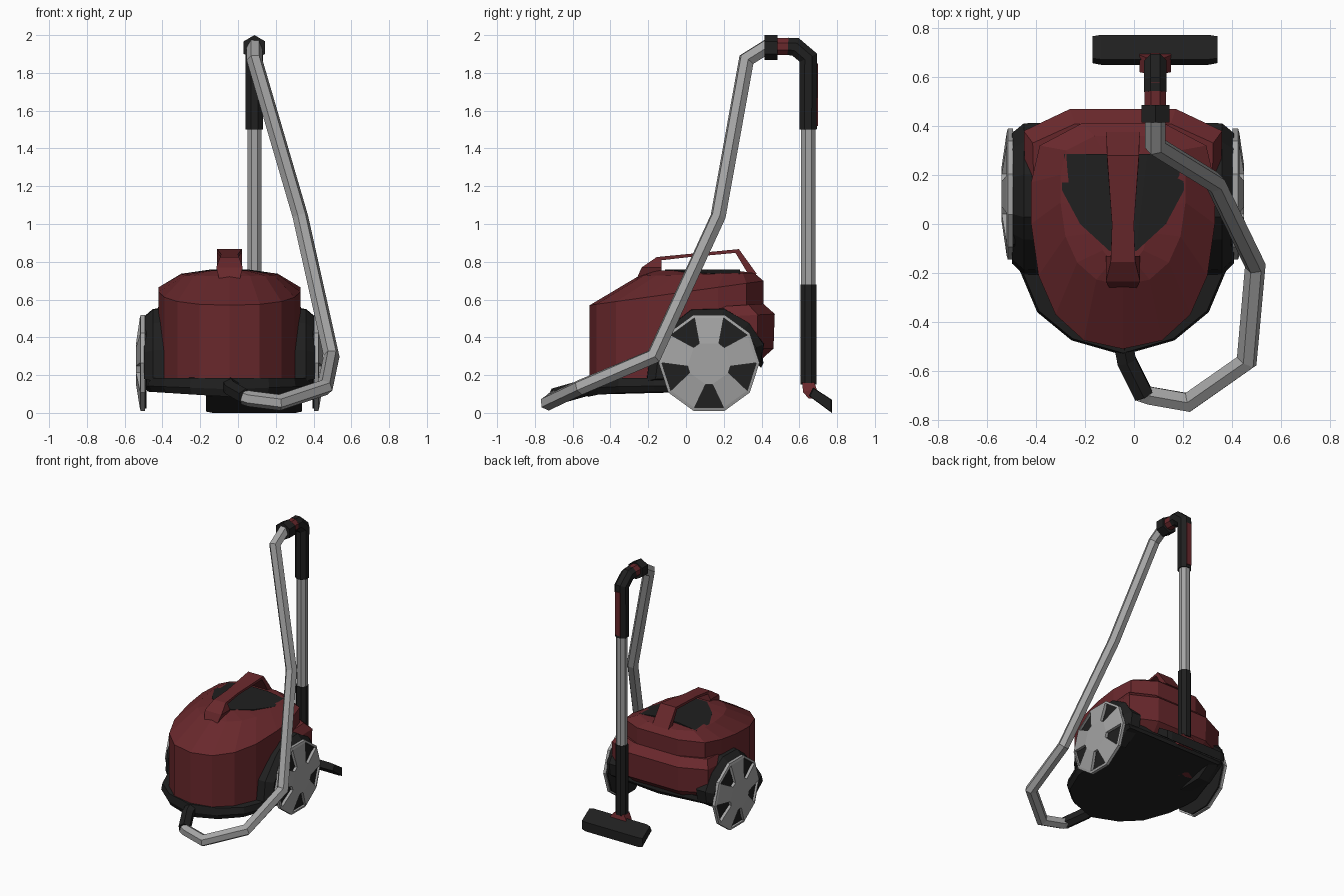
import bpy, bmesh
from math import sin, cos, pi, radians
from mathutils import Vector

if "Cube" in bpy.data.objects:
    bpy.data.objects.remove(bpy.data.objects["Cube"])

CX = -0.045  # symmetry plane of the vacuum body


def material(name, col):
    m = bpy.data.materials.new(name)
    m.diffuse_color = (*col, 1)
    m.use_nodes = True
    m.node_tree.nodes["Principled BSDF"].inputs["Base Color"].default_value = m.diffuse_color
    return m


RED = material("red_plastic", (0.14, 0.021, 0.025))
BLACK = material("black_plastic", (0.014, 0.014, 0.014))
GREY = material("grey_metal", (0.37, 0.37, 0.37))


def finish(name, bm, mat):
    bmesh.ops.recalc_face_normals(bm, faces=bm.faces)
    me = bpy.data.meshes.new(name)
    bm.to_mesh(me)
    bm.free()
    me.materials.append(mat)
    ob = bpy.data.objects.new(name, me)
    bpy.context.collection.objects.link(ob)
    return ob


def loft(name, rings, mat):
    """Skin a series of equal-length closed rings and cap both ends."""
    bm = bmesh.new()
    vs = [[bm.verts.new(p) for p in r] for r in rings]
    n = len(vs[0])
    for a, b in zip(vs, vs[1:]):
        for i in range(n):
            j = (i + 1) % n
            bm.faces.new((a[i], a[j], b[j], b[i]))
    bm.faces.new(vs[0])
    bm.faces.new(vs[-1])
    return finish(name, bm, mat)


def sweep(name, pts, radius, sides, mat):
    """Mitred polygonal tube along a polyline."""
    pts = [Vector(p) for p in pts]
    ts = [(b - a).normalized() for a, b in zip(pts, pts[1:])]
    t = ts[0]
    u = t.cross(Vector((0, 0, 1)))
    u = u.normalized() if u.length > 0.01 else Vector((1, 0, 0))
    rings = []
    for i, p in enumerate(pts):
        t1, t2 = ts[max(i - 1, 0)], ts[min(i, len(ts) - 1)]
        bis, bend = (t1 + t2).normalized(), (t2 - t1).normalized()
        u = t.rotation_difference(bis) @ u
        t, v = bis, bis.cross(u)
        stretch = 1 / bis.dot(t1) - 1
        ring = []
        for k in range(sides):
            a = 2 * pi * (k + 0.5) / sides
            o = radius * (u * cos(a) + v * sin(a))
            ring.append(p + o + bend * o.dot(bend) * stretch)
        rings.append(ring)
    return loft(name, rings, mat)


def both(half):
    """Close a half outline (front to back) by mirroring it in x."""
    return half + [(-x, y) for x, y in reversed(half) if x > 0]


def ring(outline, zf, sx=1, fy=lambda y: y):
    return [(CX + x * sx, fy(y), zf(x, y)) for x, y in outline]


# red shell and domed lid
rise = lambda y: max(0, y - 0.1)
shell = both([(0, -.51), (.16, -.475), (.275, -.37), (.345, -.21), (.375, 0),
              (.375, .17), (.34, .32), (.17, .41), (0, .41)])
seam = lambda x, y: 0.57 + 0.14 * (y + 0.51)
loft("body_shell", [ring(shell, lambda x, y: 0.17 + .5 * rise(y)), ring(shell, seam)], RED)
loft("lid", [ring(shell, seam),
             ring(shell, lambda x, y: 0.725 + 0.018 * (y + .5), 0.68, lambda y: .663 * (y + .51) - .25),
             ring(shell, lambda x, y: 0.755, 0.30, lambda y: .45 * (y + .51) - .17)], RED)

# wider red rear section
skirt = both([(0, .0), (.36, .0), (.40, .18), (.405, .38), (.215, .47), (0, .47)])
loft("rear_body", [ring(skirt, lambda x, y: 0.275, 0.93, lambda y: y * 0.83),
                   ring(skirt, lambda x, y: 0.34, 0.99, lambda y: y * 0.985),
                   ring(skirt, lambda x, y: 0.50 + 0.05 * y),
                   ring(skirt, lambda x, y: 0.55 + 0.06 * y, 0.91, lambda y: y * 0.87)], RED)

# black base, underside rising to the back
base = both([(0, -.535), (.21, -.475), (.35, -.36), (.43, -.17), (.455, 0), (.455, .10),
             (.455, .25), (.42, .39), (0, .41)])
loft("base", [ring(base, lambda x, y: .085 + .06 * abs(x) + .5 * rise(y), .95, lambda y: y * .97),
              ring(base, lambda x, y: .125 + .04 * abs(x) + .45 * rise(y)),
              ring(base, lambda x, y: .185 + .4 * rise(y), .98, lambda y: y * .985)], BLACK)

# dark window on the lid
bm = bmesh.new()
for x, y in [(.055, -.11), (.175, 0), (.25, .14), (.24, .285), (.1, .285)]:
    z = 0.737 + 0.022 * min(1, (0.25 - x) / 0.145)
    for s in (1, -1):
        for h in (0, -0.04):
            bm.verts.new((CX + s * x, y, z + h))
bmesh.ops.convex_hull(bm, input=bm.verts)
finish("lid_window", bm, BLACK)

# carrying handle: half width, outer y/z, inner y/z
stations = [(.05, -.27, .69, -.13, .72), (.07, -.235, .77, -.13, .77),
            (.05, -.155, .825, -.13, .808), (.045, 0, .84, 0, .823),
            (.065, .28, .867, .262, .847), (.068, .375, .735, .335, .725)]
loft("carry_handle", [[(CX - w, oy, oz), (CX + w, oy, oz), (CX + w, iy, iz), (CX - w, iy, iz)]
                      for w, oy, oz, iy, iz in stations], RED)

# wheels and their housings on both sides
WY, WZ = 0.122, 0.265
arch = [(-.2, .17), (-.18, .33), (-.06, .47), (.03, .54), (.2, .545), (.33, .47),
        (.405, .36), (.39, .27), (.25, .18)]
for side, s in (("left", -1), ("right", 1)):
    loft(side + "_wheel_housing",
         [[(CX + s * x, WY + (y - WY) * k, .25 + (z - .25) * k) for y, z in arch]
          for x, k in ((.33, 1.03), (.405, 1.02), (.453, .88))], BLACK)

    def circle(x, r):
        return [(CX + s * x, WY + r * cos(radians(36 * i)), WZ + r * sin(radians(36 * i)))
                for i in range(10)]
    loft(side + "_wheel_core", [circle(.44, .255), circle(.458, .255)], BLACK)

    # five-spoke hubcap: rim, spokes and flat hub
    bm = bmesh.new()
    outer = [bm.verts.new(p) for p in circle(.470, .267)]
    rim = [bm.verts.new(p) for p in circle(.475, .25)]
    hub = []
    for i in range(10):
        # window centres sit at -90 degrees plus steps of 72
        a = radians(36 * i + (9 if i % 2 == 1 else -9))
        hub.append(bm.verts.new((CX + s * .495, WY + .115 * cos(a), WZ + .115 * sin(a))))
    for i in range(10):
        j = (i + 1) % 10
        bm.faces.new((outer[i], outer[j], rim[j], rim[i]))
        if i % 2 == 0:  # odd sectors stay open as windows
            bm.faces.new((rim[i], rim[j], hub[j], hub[i]))
    bm.faces.new(hub)
    geo = bmesh.ops.extrude_face_region(bm, geom=bm.faces[:])["geom"]
    bmesh.ops.translate(bm, vec=(-s * .022, 0, 0),
                        verts=[g for g in geo if isinstance(g, bmesh.types.BMVert)])
    finish(side + "_hubcap", bm, GREY)

# hose with its connector
sweep("hose_connector", [(CX, -.48, .15), (-.03, -.56, .125), (.04, -.70, .085)], .045, 6, BLACK)
sweep("hose", [(.03, -.69, .085), (.06, -.70, .075), (.22, -.728, .055), (.46, -.56, .135),
               (.495, -.17, .30), (.33, .17, 1.04), (.087, .32, 1.87), (.087, .44, 1.945)],
      .042, 6, GREY)

# wand grip
WX, TY = 0.087, 0.648
sweep("hose_collar", [(WX, .415, 1.934), (WX, .485, 1.934)], .066, 6, BLACK)
sweep("grip_sleeve", [(WX, .48, 1.94), (WX, .58, 1.94)], .048, 8, RED)
sweep("grip", [(WX, .54, 1.94), (WX, .58, 1.938), (WX, TY, 1.88), (WX, TY - .002, 1.5)],
      .05, 8, BLACK)
loft("grip_strip", [[(WX - .02, y, 1.52), (WX + .02, y, 1.52), (WX + .02, y, 1.85), (WX - .02, y, 1.85)]
                    for y in (.68, .699)], RED)

# wand tubes
sweep("upper_tube", [(WX, TY, 1.52), (WX, TY, .66)], .041, 8, GREY)
sweep("lower_tube", [(WX, TY, .68), (WX, TY, .15)], .046, 8, BLACK)

# floor nozzle with red swivel joint
loft("nozzle_joint", [[(WX - w, a, z), (WX + w, a, z), (WX + w, b, z + d), (WX - w, b, z + d)]
                      for w, a, b, z, d in ((.04, .615, .68, .16, 0), (.065, .62, .69, .11, .02),
                                            (.065, .65, .71, .075, 0))], RED)
head = [(.65, .09), (.672, .135), (.772, .07), (.772, 0)]
mid_y, mid_z = 0.716, 0.074
loft("floor_nozzle", [[(x, mid_y + (y - mid_y) * k, mid_z + (z - mid_z) * k) for y, z in head]
                      for x, k in ((-.17, .9), (-.135, 1), (.305, 1), (.34, .9))], BLACK)
